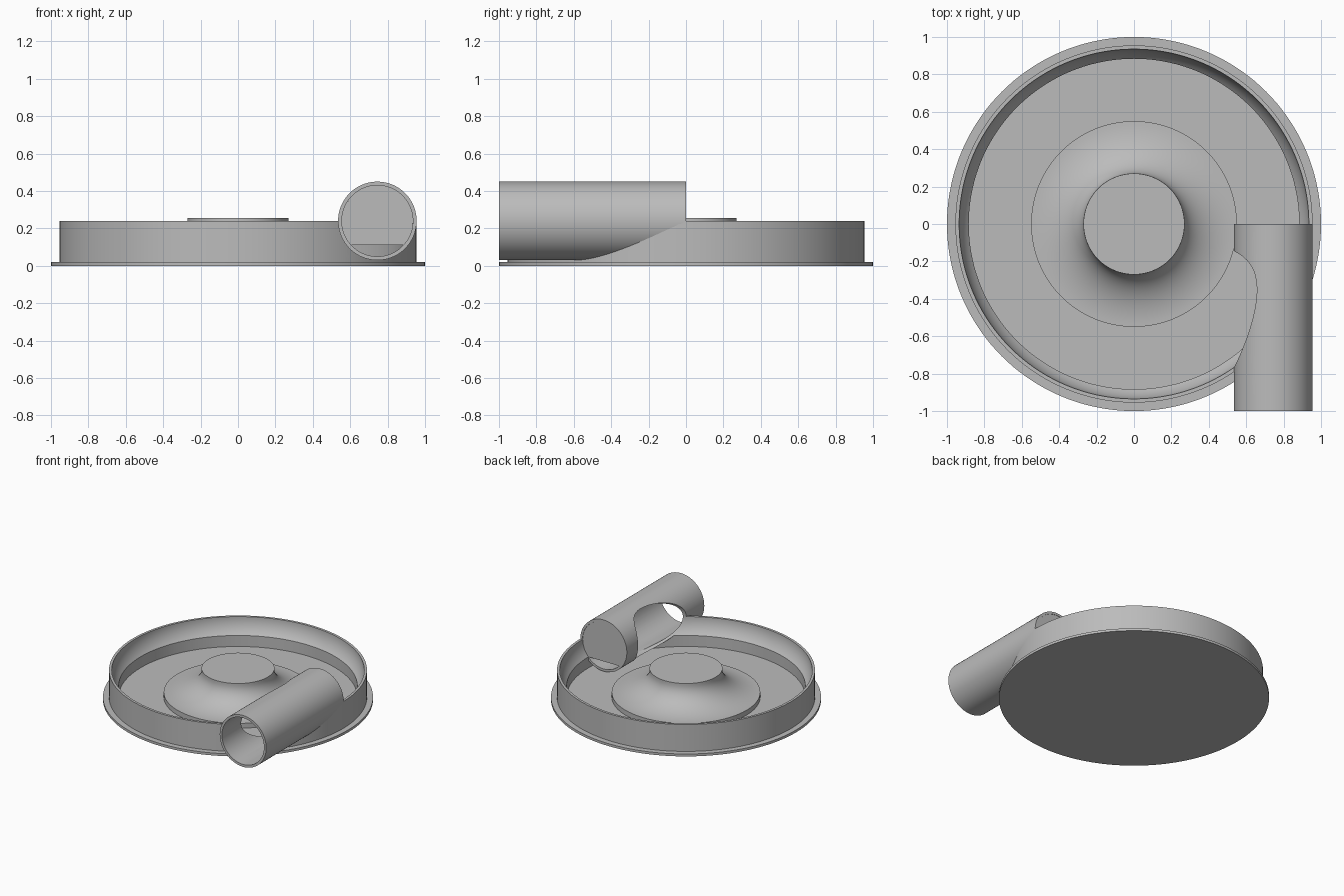
import bpy, bmesh, math
from mathutils import Matrix, Vector

if "Cube" in bpy.data.objects:
    bpy.data.objects.remove(bpy.data.objects["Cube"], do_unlink=True)

RING, BORE, MID = 0.745, 0.19, 0.24     # channel radius, bore radius, rim height
STEP, FLOOR = 0.11, 0.02                # step height, floor height

grey = bpy.data.materials.new("plain_grey")
grey.use_nodes = True
colour = (0.5, 0.5, 0.5, 1)
grey.diffuse_color = colour
grey.node_tree.nodes["Principled BSDF"].inputs["Base Color"].default_value = colour


def finish(bm, name):
    bmesh.ops.remove_doubles(bm, verts=bm.verts, dist=1e-5)
    bmesh.ops.recalc_face_normals(bm, faces=bm.faces)
    mesh = bpy.data.meshes.new(name)
    bm.to_mesh(mesh)
    bm.free()
    mesh.materials.append(grey)
    obj = bpy.data.objects.new(name, mesh)
    bpy.context.collection.objects.link(obj)
    return obj


def lathe(name, profile, closed=False, steps=144):
    bm = bmesh.new()
    vs = [bm.verts.new((r, 0, z)) for r, z in profile]
    pairs = list(zip(vs, vs[1:])) + ([(vs[-1], vs[0])] if closed else [])
    es = [bm.edges.new(p) for p in pairs]
    bmesh.ops.spin(bm, geom=vs + es, cent=(0, 0, 0), axis=(0, 0, 1),
                   angle=math.tau, steps=steps)
    return finish(bm, name)


def tube(name, radius, y0, y1):
    bm = bmesh.new()
    place = Matrix.Translation((RING, (y0 + y1) / 2, MID)) @ Matrix.Rotation(math.pi / 2, 4, "X")
    bmesh.ops.create_cone(bm, cap_ends=True, segments=96, radius1=radius,
                          radius2=radius, depth=y1 - y0, matrix=place)
    return finish(bm, name)


def cut(obj, cutter):
    mod = obj.modifiers.new("cut", "BOOLEAN")
    mod.operation, mod.solver, mod.object = "DIFFERENCE", "EXACT", cutter
    bpy.context.view_layer.objects.active = obj
    bpy.ops.object.modifier_apply(modifier=mod.name)


def arc(cx, cz, rx, rz, a0, a1, n):
    angles = [math.radians(a0 + (a1 - a0) * i / n) for i in range(n + 1)]
    return [(cx + rx * math.cos(a), cz + rz * math.sin(a)) for a in angles]


# Casing: flange, wall with curved inner channel, floor and flared hub
dip = math.degrees(math.asin((STEP - MID) / BORE))
wall = arc(RING, MID, BORE, BORE, 0, dip, 10)
flare = arc(0.55, MID, 0.28, 0.18, 270, 180, 20)
casing = lathe("casing", [(0, 0), (1, 0), (1, FLOOR), (0.955, FLOOR), (0.955, MID)]
               + wall + [(wall[-1][0], FLOOR), (0.55, FLOOR)] + flare
               + [(0.27, 0.255), (0, 0.255)])

# Outlet pipe, opened towards the ring channel
pipe = tube("outlet_pipe", 0.21, -1, 0)
bore = tube("bore_cutter", BORE, -1.1, 0.0)
through = tube("pipe_bore_cutter", BORE, -1.1, 0.1)
channel = lathe("channel_cutter",
                arc(RING, MID, BORE + 0.0007, BORE + 0.0007, 0, 354, 59), closed=True)
cut(casing, bore)
cut(pipe, through)
cut(pipe, channel)
for cutter in (bore, through, channel):
    bpy.data.objects.remove(cutter, do_unlink=True)

# Thin end plate inside the pipe, open below the step
bm = bmesh.new()
rim = arc(RING, MID, BORE, BORE, dip, 180 - dip, 60)
face = bm.faces.new([bm.verts.new((x, -0.006, z)) for x, z in rim])
made = bmesh.ops.extrude_face_region(bm, geom=[face], use_keep_orig=True)
bmesh.ops.translate(bm, vec=Vector((0, 0.004, 0)),
                    verts=[g for g in made["geom"] if isinstance(g, bmesh.types.BMVert)])
plate = finish(bm, "pipe_end_plate")

# Smooth shading with crisp edges
bpy.ops.object.select_all(action="DESELECT")
for obj in (casing, pipe, plate):
    obj.select_set(True)
bpy.context.view_layer.objects.active = casing
bpy.ops.object.shade_smooth_by_angle(angle=math.radians(30))
